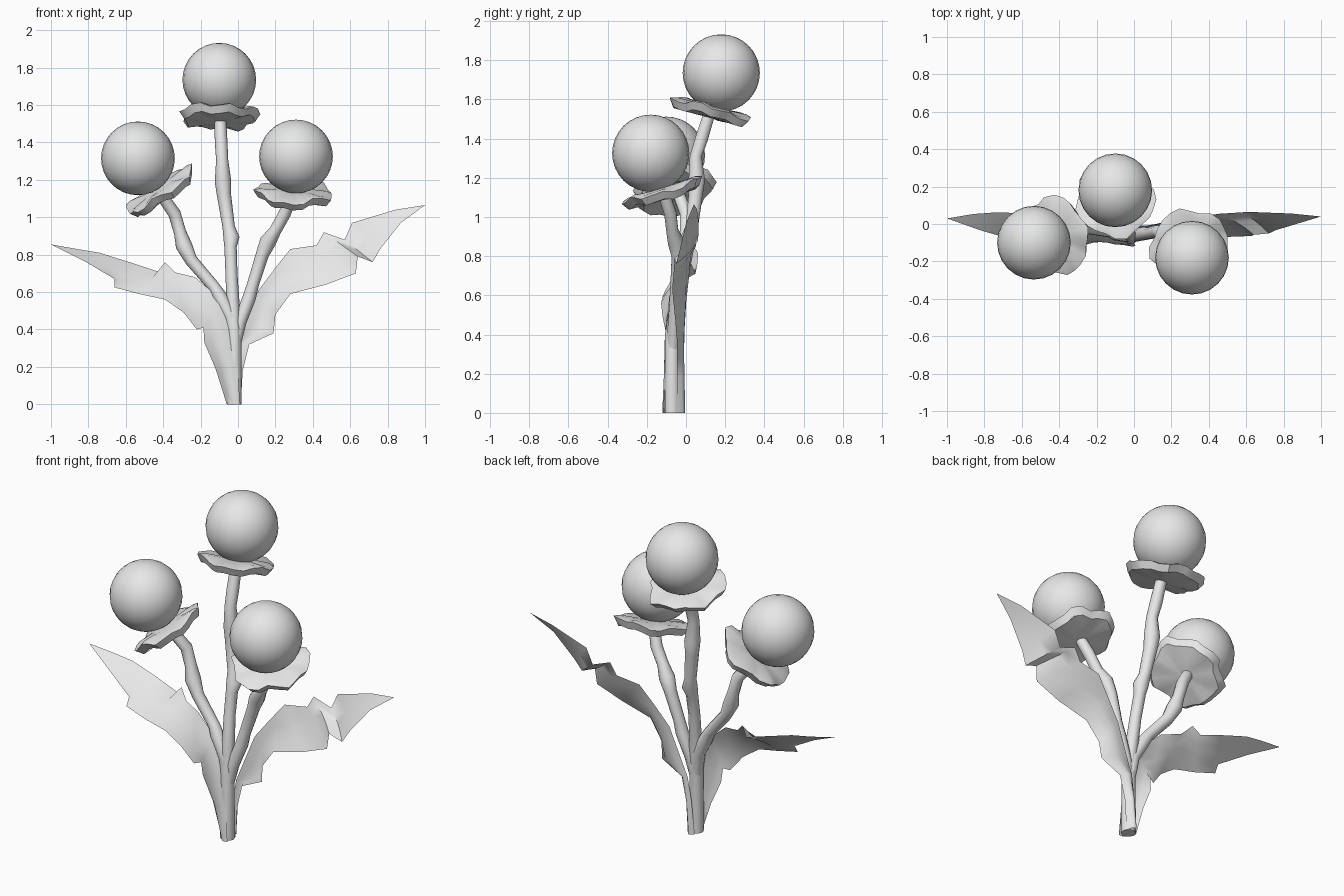
import bpy
import bmesh
from math import sin, cos, pi, radians
from mathutils import Vector

cube = bpy.data.objects.get("Cube")
if cube:
    bpy.data.objects.remove(cube, do_unlink=True)

grey = bpy.data.materials.new("plain_light_grey")
grey.use_nodes = True
grey.diffuse_color = (0.8, 0.8, 0.8, 1)
grey.node_tree.nodes["Principled BSDF"].inputs["Base Color"].default_value = (0.8, 0.8, 0.8, 1)


def finish(name, bm, angle):
    """Turn a bmesh into a smooth shaded object."""
    bmesh.ops.remove_doubles(bm, verts=bm.verts, dist=0.0005)
    mesh = bpy.data.meshes.new(name)
    bm.to_mesh(mesh)
    bm.free()
    mesh.materials.append(grey)
    obj = bpy.data.objects.new(name, mesh)
    bpy.context.collection.objects.link(obj)
    bpy.ops.object.select_all(action="DESELECT")
    obj.select_set(True)
    bpy.context.view_layer.objects.active = obj
    bpy.ops.object.shade_smooth_by_angle(angle=radians(angle))
    return obj


def loft(name, rows, closed, angle):
    """Skin rows of points; closed rows become rings with end caps."""
    bm = bmesh.new()
    grid = [[bm.verts.new(p) for p in row] for row in rows]
    count = len(grid[0])
    for a, b in zip(grid, grid[1:]):
        for i in range(count if closed else count - 1):
            j = (i + 1) % count
            bm.faces.new((a[i], a[j], b[j], b[i]))
    if closed:
        bm.faces.new(grid[0][::-1])
        bm.faces.new(grid[-1])
        bmesh.ops.recalc_face_normals(bm, faces=bm.faces)
    finish(name, bm, angle)


def stem(name, path):
    """Knobbly tube through points given as x, y, z, radius."""
    points = [Vector(p[:3]) for p in path]
    rows = []
    for i, p in enumerate(points):
        along = points[min(i + 1, len(points) - 1)] - points[max(i - 1, 0)]
        side = Vector((0, 1, 0)).cross(along).normalized()
        other = along.cross(side).normalized()
        rows.append([p + (side * cos(k * pi / 5) + other * sin(k * pi / 5)) * path[i][3]
                     for k in range(10)])
    loft(name, rows, True, 65)


def calyx(name, centre, ball, phase):
    """Ruffled shallow saucer facing the ball."""
    turn = Vector((0, 0, 1)).rotation_difference(Vector(ball) - Vector(centre))
    # radius, height, amount of ruffle
    profile = [(0.03, -0.04, 0), (0.11, -0.038, 0.2), (0.185, -0.032, 0.8),
               (0.21, 0.008, 1), (0.18, 0.018, 0.8), (0.08, 0.02, 0)]
    rows = []
    for radius, height, ruffle in profile:
        row = []
        for k in range(24):
            a = k * pi / 12
            r = radius + ruffle * (0.012 * sin(5 * a + phase) + 0.008 * sin(8 * a))
            h = height + ruffle * (0.01 * sin(3 * a + phase) + 0.01 * sin(7 * a + 2 * phase))
            row.append(Vector(centre) + turn @ Vector((r * cos(a), r * sin(a), h)))
        rows.append(row)
    loft(name, rows, True, 45)


def flower(side, ball, cup, phase):
    bm = bmesh.new()
    bmesh.ops.create_uvsphere(bm, u_segments=24, v_segments=16, radius=0.197)
    obj = finish(side + "_flower_ball", bm, 60)
    obj.location = ball
    calyx(side + "_calyx", cup, ball, phase)


def leaf(name, upper, lower, base_y, tip_y, base_tilt, tilt, fold):
    """Jagged blade between two edges drawn in the x-z plane."""
    rows = []
    last = len(upper) - 1
    for i, (u, w) in enumerate(zip(upper, lower)):
        t = i / last
        mid = base_y + (tip_y - base_y) * t * t
        lean = base_tilt * (1 - t) ** 2 + tilt * sin(pi * t ** 1.8)
        row = []
        for k in range(5):
            v = k / 4
            y = mid + lean * (1 - 2 * v) + fold * (1 - t) * sin(pi * v)
            y += 0.006 * sin(i * 1.3 + k) * sin(pi * t)
            row.append((u[0] + (w[0] - u[0]) * v, y, u[1] + (w[1] - u[1]) * v))
        rows.append(row)
    loft(name, rows, False, 60)


# Flower heads
flower("right", (-0.535, -0.10, 1.315), (-0.415, -0.06, 1.14), 0.6)
flower("middle", (-0.10, 0.18, 1.735), (-0.10, 0.13, 1.545), 2.2)
flower("left", (0.31, -0.18, 1.325), (0.3, -0.12, 1.13), 4.1)

# Stems
stem("middle_stem", [(-0.02, -0.07, 0, 0.04), (-0.02, -0.07, 0.4, 0.038),
                     (-0.035, -0.03, 0.7, 0.032), (-0.04, 0.0, 0.84, 0.033),
                     (-0.035, 0.015, 0.89, 0.043), (-0.05, 0.03, 0.95, 0.033),
                     (-0.075, 0.05, 1.12, 0.038), (-0.08, 0.055, 1.19, 0.044),
                     (-0.085, 0.05, 1.31, 0.032), (-0.09, 0.08, 1.4, 0.034),
                     (-0.095, 0.12, 1.53, 0.031)])
stem("right_stem", [(-0.02, -0.07, 0.3, 0.03), (-0.04, -0.06, 0.47, 0.038),
                    (-0.1, -0.05, 0.58, 0.038), (-0.13, -0.04, 0.63, 0.032),
                    (-0.25, -0.02, 0.77, 0.034), (-0.29, -0.01, 0.85, 0.044),
                    (-0.31, 0.0, 0.92, 0.033), (-0.34, 0.0, 1.02, 0.034),
                    (-0.41, -0.04, 1.12, 0.031)])
stem("left_stem", [(-0.02, -0.07, 0.3, 0.03), (0.01, -0.06, 0.44, 0.035),
                   (0.06, -0.05, 0.57, 0.036), (0.08, -0.05, 0.64, 0.032),
                   (0.13, -0.04, 0.8, 0.035), (0.16, -0.05, 0.87, 0.044),
                   (0.2, -0.07, 0.93, 0.032), (0.25, -0.08, 1.02, 0.033),
                   (0.285, -0.11, 1.11, 0.031)])

# Leaves
leaf("right_leaf",
     [(0.01, 0), (0, 0.2), (-0.03, 0.4), (-0.09, 0.56), (-0.23, 0.68), (-0.335, 0.705),
      (-0.39, 0.76), (-0.43, 0.71), (-0.58, 0.76), (-0.74, 0.81), (-0.86, 0.83), (-1, 0.855)],
     [(-0.06, 0), (-0.12, 0.19), (-0.18, 0.33), (-0.185, 0.41), (-0.22, 0.4), (-0.29, 0.49),
      (-0.39, 0.56), (-0.53, 0.59), (-0.66, 0.625), (-0.66, 0.67), (-0.82, 0.765), (-1, 0.855)],
     -0.085, 0.03, -0.03, 0.09, -0.03)
leaf("left_leaf",
     [(-0.04, 0), (-0.02, 0.2), (0, 0.33), (0.04, 0.43), (0.11, 0.61), (0.2, 0.73), (0.28, 0.83),
      (0.42, 0.85), (0.46, 0.92), (0.57, 0.88), (0.61, 0.97), (0.84, 1.04), (1, 1.065)],
     [(0.015, 0), (0.025, 0.18), (0.06, 0.32), (0.19, 0.38), (0.2, 0.48), (0.28, 0.59), (0.47, 0.64),
      (0.63, 0.7), (0.64, 0.79), (0.72, 0.76), (0.76, 0.83), (0.87, 0.97), (1, 1.065)],
     -0.035, 0.04, 0.01, 0.06, 0.03)
